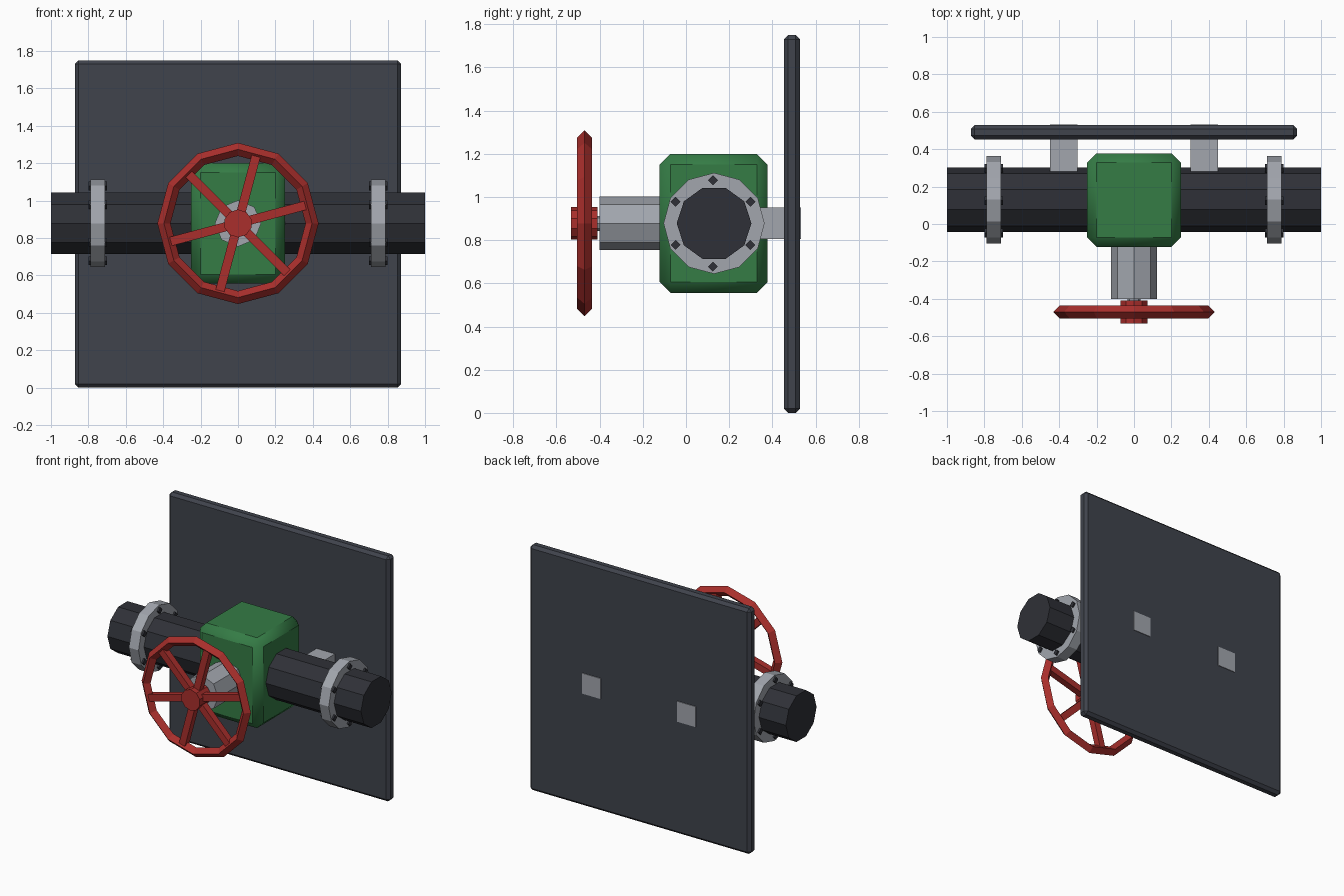
import bpy, math
from mathutils import Matrix, Vector

if "Cube" in bpy.data.objects:
    bpy.data.objects.remove(bpy.data.objects["Cube"])

CZ, CY = 0.878, 0.13   # height of the main axis, depth of the pipe axis


def material(name, rgb):
    m = bpy.data.materials.new(name)
    m.diffuse_color = (*rgb, 1)
    m.use_nodes = True
    m.node_tree.nodes["Principled BSDF"].inputs["Base Color"].default_value = m.diffuse_color
    return m


PLATE = material("slate", (0.05, 0.056, 0.072))
DARK = material("dark_steel", (0.028, 0.03, 0.038))
STEEL = material("light_steel", (0.36, 0.38, 0.42))
GREEN = material("green_paint", (0.035, 0.2, 0.06))
RED = material("red_paint", (0.4, 0.028, 0.025))


def finish(name, mat):
    ob = bpy.context.object
    ob.name = name
    ob.data.materials.append(mat)
    return ob


def box(name, mat, lo, hi, bevel=0):
    lo, hi = Vector(lo), Vector(hi)
    bpy.ops.mesh.primitive_cube_add(size=1)
    ob = finish(name, mat)
    ob.data.transform(Matrix.Translation((lo + hi) / 2) @ Matrix.Diagonal((*(hi - lo), 1)))
    if bevel:
        mod = ob.modifiers.new("chamfer", 'BEVEL')
        mod.width, mod.segments = bevel, 1
    return ob


def rod(name, mat, axis, start, end, centre, r, sides, turn=0.0):
    """Cylinder along x (centre = y, z) or along y (centre = x, z)."""
    bpy.ops.mesh.primitive_cylinder_add(vertices=sides, radius=r, depth=end - start)
    ob = finish(name, mat)
    mid = (start + end) / 2
    if axis == 'X':
        rot, loc = Matrix.Rotation(math.pi / 2, 4, 'Y'), (mid, *centre)
    else:
        rot, loc = Matrix.Rotation(math.pi / 2, 4, 'X'), (centre[0], mid, centre[1])
    ob.data.transform(Matrix.Translation(loc) @ rot @ Matrix.Rotation(turn, 4, 'Z'))
    return ob


# Wall plate and the two brackets that pass through it
box("wall_plate", PLATE, (-0.872, 0.453, 0), (0.872, 0.528, 1.75), 0.02)
for side, s in (("left", -1), ("right", 1)):
    box(f"bracket_{side}", STEEL, (s * 0.375 - 0.073, 0.28, CZ - 0.073),
        (s * 0.375 + 0.073, 0.533, CZ + 0.073))

# Main pipe: ten sides
rod("pipe", DARK, 'X', -1, 1, (CY, CZ), 0.173, 10)

# Flanges with six bolts each
for side, s in (("left", -1), ("right", 1)):
    x = s * 0.75
    rod(f"flange_{side}", STEEL, 'X', x - 0.038, x + 0.038, (CY, CZ), 0.234, 12)
    for i in range(6):
        a = math.pi / 2 + i * math.pi / 3
        rod(f"bolt_{side}_{i + 1}", DARK, 'X', x - 0.05, x + 0.05,
            (CY - 0.005 + 0.2 * math.cos(a), CZ + 0.2 * math.sin(a)), 0.023, 4)

# Valve body with chamfered, softly shaded edges
body = box("valve_body", GREEN, (-0.25, -0.122, CZ - 0.322), (0.25, 0.378, CZ + 0.322), 0.05)
bpy.ops.object.shade_smooth_by_angle(angle=math.radians(50))

# Bonnet and stem
rod("bonnet", STEEL, 'Y', -0.4, -0.1, (0, CZ), 0.124, 8)
rod("stem", STEEL, 'Y', -0.46, -0.38, (0, CZ), 0.035, 8)

# Handwheel: diamond-section rim, hub and six spokes
WY = -0.47
bpy.ops.mesh.primitive_torus_add(major_segments=12, minor_segments=4,
                                 major_radius=0.396, minor_radius=0.035)
rim = finish("handwheel_rim", RED)
rim.data.transform(Matrix.Translation((0, WY, CZ)) @ Matrix.Rotation(math.pi / 2, 4, 'X'))
rim.data.shade_flat()
rod("handwheel_hub", RED, 'Y', -0.533, -0.41, (0, CZ), 0.075, 10)
for i in range(6):
    spoke = box(f"spoke_{i + 1}", RED, (0.04, -0.024, -0.024), (0.392, 0.024, 0.024))
    spoke.data.transform(Matrix.Translation((0, WY, CZ))
                         @ Matrix.Rotation(math.radians(15 + 60 * i), 4, 'Y').inverted())
